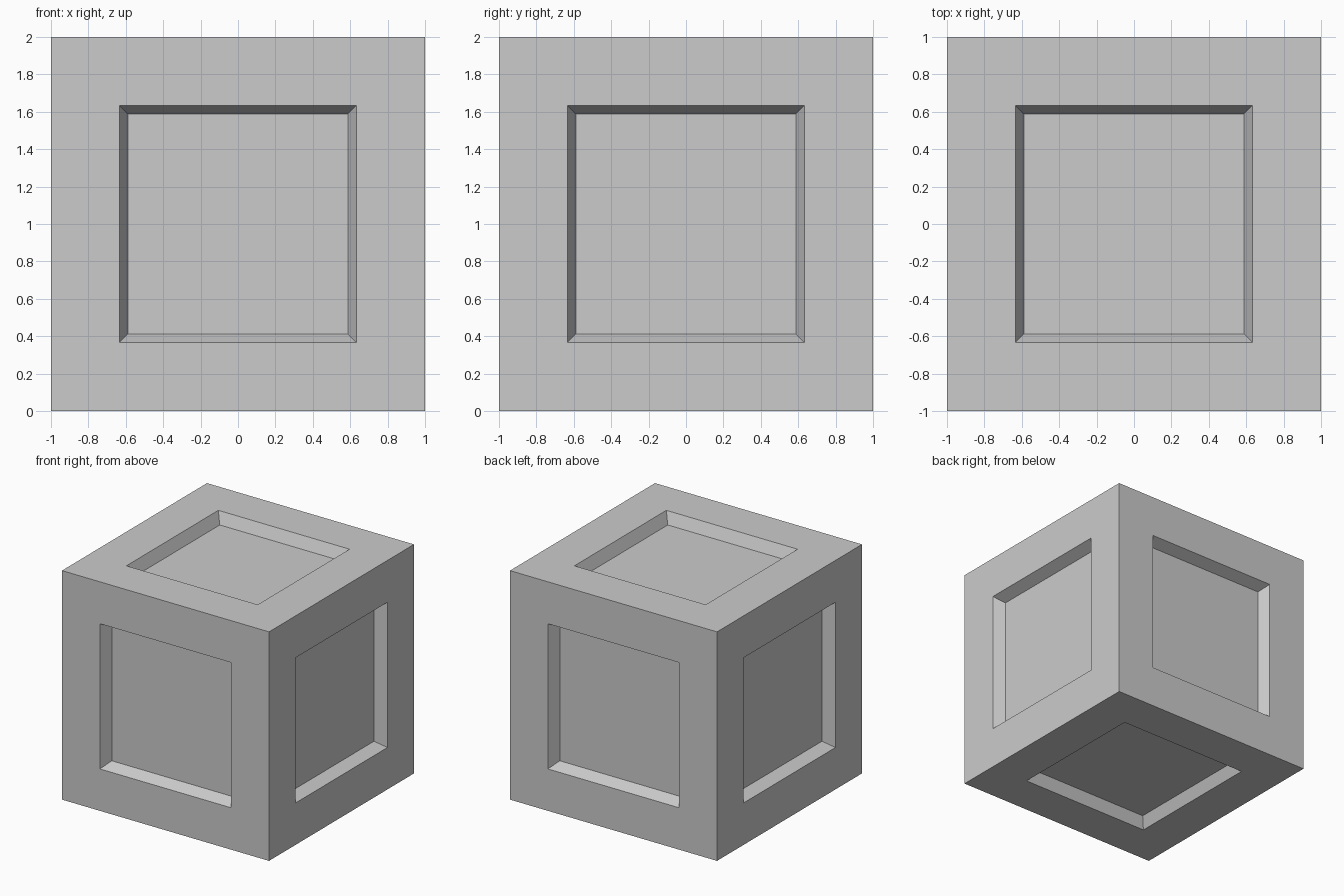
import bpy, bmesh
from mathutils import Matrix

if "Cube" in bpy.data.objects:
    bpy.data.objects.remove(bpy.data.objects["Cube"])

bm = bmesh.new()
# Solid cube standing on the floor
bmesh.ops.create_cube(bm, size=2, matrix=Matrix.Translation((0, 0, 1)))
panels = bm.faces[:]
# Flat frame on every side, then a tapered recess inside it
bmesh.ops.inset_individual(bm, faces=panels, thickness=0.366, use_even_offset=True)
bmesh.ops.inset_individual(bm, faces=panels, thickness=0.046, use_even_offset=True)
for face in panels:
    bmesh.ops.translate(bm, verts=face.verts[:], vec=face.normal * -0.098)
bm.normal_update()

mesh = bpy.data.meshes.new("crate")
bm.to_mesh(mesh)
bm.free()
bpy.context.collection.objects.link(bpy.data.objects.new("crate", mesh))
